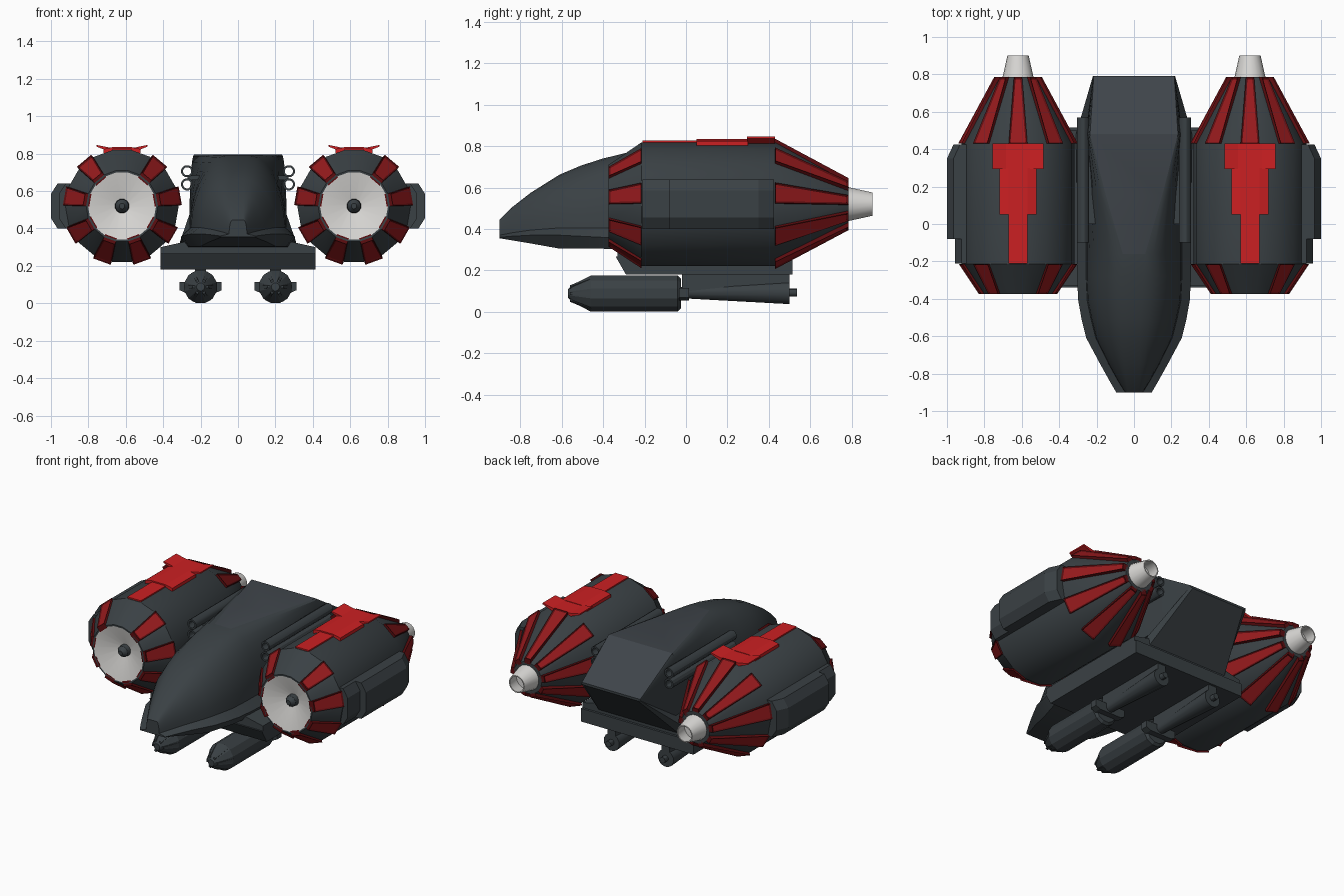
import bpy, bmesh, math
from mathutils import Vector

if "Cube" in bpy.data.objects:
    bpy.data.objects.remove(bpy.data.objects["Cube"])


def mat(name, rgb):
    m = bpy.data.materials.new(name)
    m.diffuse_color = (*rgb, 1)
    m.use_nodes = True
    m.node_tree.nodes["Principled BSDF"].inputs["Base Color"].default_value = m.diffuse_color
    return m


DARK = mat("dark_grey", (0.042, 0.052, 0.058))
DECK = mat("slate_grey", (0.049, 0.058, 0.068))
DRED = mat("dark_red", (0.11, 0.004, 0.005))
MRED = mat("mid_red", (0.30, 0.010, 0.012))
RED = mat("bright_red", (0.60, 0.014, 0.016))
PALE = mat("pale_grey", (0.70, 0.69, 0.67))


def finish(bm, name, mats, smooth=None):
    bmesh.ops.remove_doubles(bm, verts=bm.verts, dist=1e-5)
    bmesh.ops.recalc_face_normals(bm, faces=bm.faces)
    me = bpy.data.meshes.new(name)
    bm.to_mesh(me)
    bm.free()
    ob = bpy.data.objects.new(name, me)
    bpy.context.collection.objects.link(ob)
    for m in mats:
        me.materials.append(m)
    if smooth:
        bpy.ops.object.select_all(action='DESELECT')
        ob.select_set(True)
        bpy.context.view_layer.objects.active = ob
        bpy.ops.object.shade_smooth_by_angle(angle=math.radians(smooth))
    return ob


def skin(bm, rings, seg_mat=None, caps=True):
    """Join closed rings of points with quads; the end rings are capped."""
    vs = [[bm.verts.new(p) for p in r] for r in rings]
    n = len(vs[0])
    for k, (a, b) in enumerate(zip(vs, vs[1:])):
        for i in range(n):
            j = (i + 1) % n
            f = bm.faces.new((a[i], a[j], b[j], b[i]))
            f.material_index = seg_mat(k, i) if seg_mat else 0
    if caps:
        bm.faces.new(vs[0])
        bm.faces.new(vs[-1])


def lathe(name, profile, x, z, n, mats, seg_mat=None, smooth=30):
    """Turn a (radius, y) profile around an axis running along y."""
    bm = bmesh.new()
    rings = []
    for r, y in profile:
        r = max(r, 0.002)
        ang = [math.pi / 2 + (k + 0.5) * math.tau / n for k in range(n)]
        rings.append([(x + r * math.cos(a), y, z + r * math.sin(a)) for a in ang])
    skin(bm, rings, seg_mat, caps=profile[0] != profile[-1])
    return finish(bm, name, mats, smooth)


def prism(name, pts, y0, y1, m, taper=None):
    """Extrude an (x, z) outline along y."""
    bm = bmesh.new()
    end = taper or pts
    skin(bm, [[(x, y0, z) for x, z in pts], [(x, y1, z) for x, z in end]])
    return finish(bm, name, [m])


def box(name, x0, x1, y0, y1, z0, z1, m):
    return prism(name, [(x0, z0), (x1, z0), (x1, z1), (x0, z1)], y0, y1, m)


def panel(name, cx, cz, deg, ya, ra, wa, yb, rb, wb):
    """Raised trapezoid panel on a cone, with a sunken brighter centre."""
    a = math.radians(deg)
    out = Vector((math.cos(a), 0, math.sin(a)))
    side = Vector((-math.sin(a), 0, math.cos(a)))
    c = Vector((cx, 0, cz))

    def ring(dr):
        return [c + out * (r + dr) + side * w + Vector((0, y, 0))
                for y, r, w in ((ya, ra, -wa), (ya, ra, wa), (yb, rb, wb), (yb, rb, -wb))]
    bm = bmesh.new()
    skin(bm, [ring(-0.02), ring(0.014)])
    bmesh.ops.recalc_face_normals(bm, faces=bm.faces)
    bm.normal_update()
    top = max(bm.faces, key=lambda f: f.normal.dot(out))
    bmesh.ops.inset_individual(bm, faces=[top], thickness=0.013, depth=-0.006)
    top.material_index = 1
    finish(bm, name, [DRED, MRED])


# Fuselage: y, bottom z, bottom half width, chine half width, its z,
# deck half width, top z, width of the dome against the chine
SECTIONS = [
    (-.90, .355, .09, .095, .36, .03, .445, .5), (-.84, .345, .11, .13, .365, .03, .505, .65),
    (-.75, .33, .15, .18, .37, .03, .575, .75), (-.61, .305, .20, .255, .37, .03, .663, .8),
    (-.51, .305, .23, .28, .365, .035, .705, .82), (-.41, .305, .26, .298, .36, .04, .738, .84),
    (-.28, .30, .27, .305, .355, .05, .77, .84),
    (-.16, .30, .28, .305, .35, .06, .79, .84), (.15, .28, .29, .305, .34, .15, .795, .84),
    (.48, .265, .30, .31, .33, .235, .795, .84), (.79, .585, .20, .22, .59, .215, .60, .99)]
ARC = 7
rings = []
for y, zb, wb, w, zw, wt, zt, fac in SECTIONS:
    half = [(wb, zb), (w, zw)]
    zs = zw + 0.12 * (zt - zw)
    for k in range(ARC + 1):
        t = math.pi / 2 * k / ARC
        half.append((wt + (w * fac - wt) * math.cos(t), zs + (zt - zs) * math.sin(t)))
    full = half + [(-x, z) for x, z in reversed(half)]
    rings.append([(x, y, z) for x, z in full])
bm = bmesh.new()
skin(bm, rings, lambda k, i: 1 if i == ARC + 2 and k >= 7 else 0)
finish(bm, "fuselage", [DARK, DECK], 28)

# Belly plate with a raked front edge, and the bridge joining the engines
bm = bmesh.new()
prof = [(-.34, .267), (.515, .267), (.515, .18), (-.29, .18)]
skin(bm, [[(x, y, z) for y, z in prof] for x in (-.415, .415)])
finish(bm, "belly_plate", [DARK])
prism("engine_bridge", [(-.415, .26), (.415, .26), (.415, .30), (.28, .33), (-.28, .33), (-.415, .30)],
      -.33, .50, DARK)

EZ = 0.52
for s, tag in ((-1, "left"), (1, "right")):
    ex = 0.62 * s

    # Engine body with pale recessed intake
    lathe(f"{tag}_engine_body",
          [(0, -.30), (.04, -.30), (.182, -.375), (.192, -.375), (.303, -.215),
           (.303, .43), (.105, .785), (0, .785)],
          ex, EZ, 18, [DARK, PALE], lambda k, i: 1 if k in (0, 1) else 0)
    lathe(f"{tag}_intake_hub", [(0, -.29), (.04, -.29), (.036, -.33), (.015, -.355), (0, -.355)],
          ex, EZ, 12, [DARK])
    lathe(f"{tag}_nozzle", [(0, .78), (.084, .78), (.057, .90), (.05, .90), (.065, .81), (0, .81)],
          ex, EZ, 18, [PALE])

    # Red panels around both engine cones
    for k in range(9):
        deg = 90 + 40 * k
        panel(f"{tag}_rear_panel_{k}", ex, EZ, deg, .43, .302, .050, .785, .112, .022)
        if k:
            panel(f"{tag}_front_panel_{k}", ex, EZ, deg, -.375, .192, .034, -.215, .298, .050)

    # Red plates on top of the engine
    box(f"{tag}_top_stem", ex - .05, ex + .05, -.21, .30, .79, .827, RED)
    prism(f"{tag}_top_plate",
          [(ex - .10, .803), (ex, .818), (ex + .10, .803), (ex + .10, .824), (ex + .05, .835),
           (ex - .05, .835), (ex - .10, .824)], .05, .30, RED)
    prism(f"{tag}_top_wing",
          [(ex - .137, .838), (ex - .065, .81), (ex + .065, .81), (ex + .137, .838),
           (ex + .137, .847), (ex + .065, .832), (ex - .065, .832), (ex - .137, .847)],
          .295, .43, RED)

    # Outer side pod: thin front strip, thick rear block with a bevelled tail
    def pod(inner, outer):
        return [(s * inner, .40), (s * (outer - .035), .40), (s * outer, .455),
                (s * outer, .585), (s * (outer - .035), .64), (s * inner, .64)]
    prism(f"{tag}_pod_front", pod(.88, .957), -.21, -.08, DARK)
    prism(f"{tag}_pod_block", pod(.88, 1.0), -.08, .35, DARK)
    prism(f"{tag}_pod_tail", pod(.88, 1.0), .35, .425, DARK, pod(.88, .965))

    # Twin open tubes beside the fuselage
    for z, lvl in ((.706, "upper"), (.636, "lower")):
        lathe(f"{tag}_{lvl}_tube",
              [(.022, -.10), (.033, -.10), (.033, .57), (.022, .57), (.022, -.10)],
              .272 * s, z, 12, [DARK])
    box(f"{tag}_tube_mount", .20 * s, .27 * s, 0, .45, .66, .682, DARK)

    # Hanging cannon: faceted body, flared rear barrel, hanger
    gx, gz = .20 * s, .088
    lathe(f"{tag}_cannon_body",
          [(0, -.57), (.022, -.57), (.045, -.545), (.09, -.46), (.09, -.04), (.075, -.025), (0, -.025)],
          gx, gz, 12, [DARK], None, 20)
    lathe(f"{tag}_cannon_barrel",
          [(0, -.03), (.028, -.03), (.058, .50), (.02, .50), (.02, .535), (0, .535)],
          gx, gz + .005, 12, [DARK])
    box(f"{tag}_cannon_hanger", gx - .03, gx + .03, -.02, .50, .10, .19, DARK)
    prism(f"{tag}_cannon_clamp",
          [(gx - .112, .07), (gx - .08, .055), (gx + .08, .055), (gx + .112, .07),
           (gx + .112, .115), (gx - .112, .115)], -.035, .015, DARK)
    for k in range(6):
        # Ridges on the cannon nose
        a = math.tau * k / 6
        dx, dz = math.cos(a), math.sin(a)
        near, far = ([(gx + dx * r - dz * w, gz + dz * r + dx * w)
                      for r, w in ((r0, -h), (r1, -h), (r1, h), (r0, h))]
                     for r0, r1, h in ((.02, .042, .007), (.06, .088, .01)))
        prism(f"{tag}_cannon_ridge_{k}", near, -.56, -.46, DARK, far)
